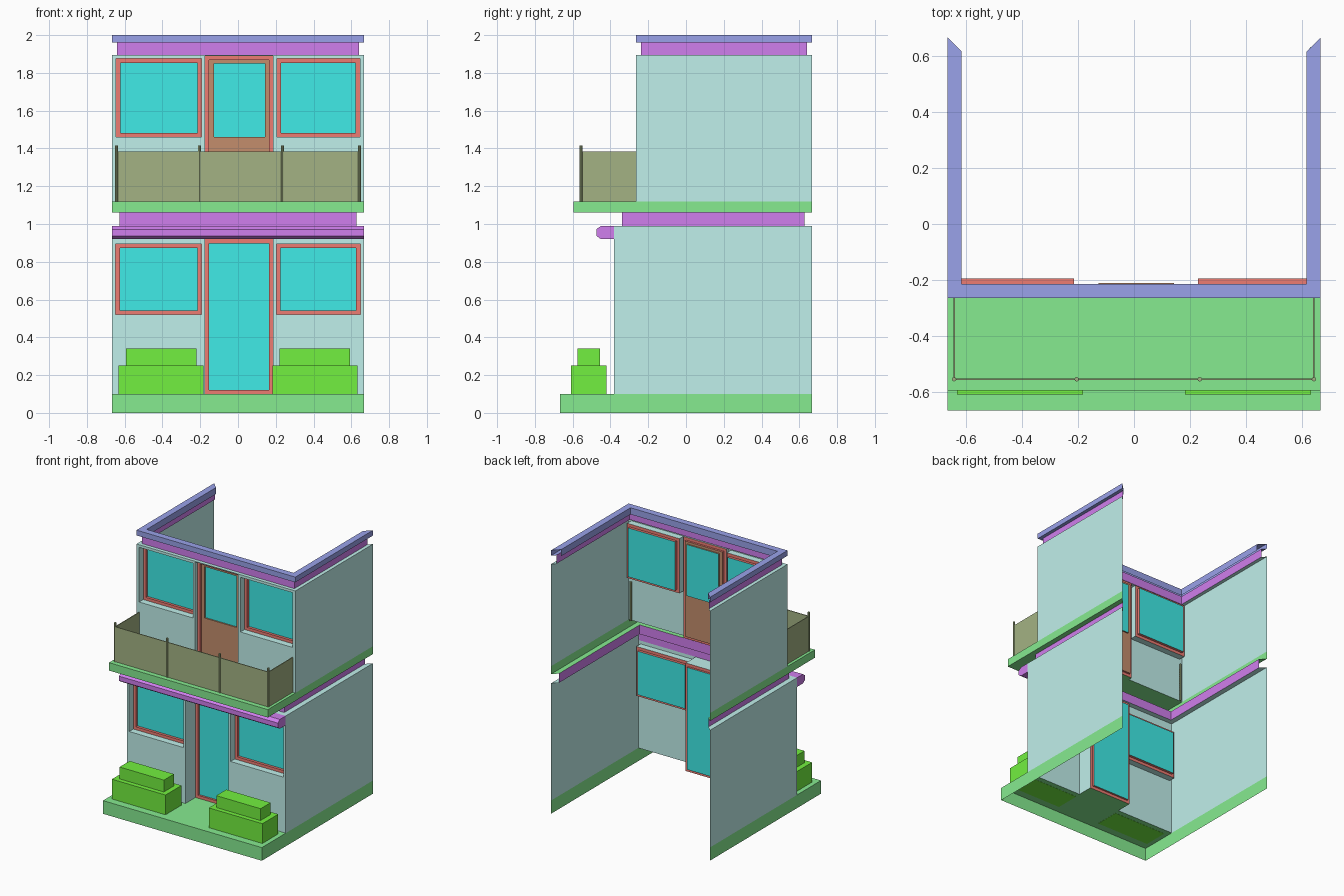
import bpy, bmesh

if "Cube" in bpy.data.objects:
    bpy.data.objects.remove(bpy.data.objects["Cube"])

H, YB = 0.667, 0.667          # half width, open rear edge
Y1, Y2 = -0.38, -0.265        # lower and upper front walls


def mat(name, r, g, b):
    m = bpy.data.materials.new(name)
    m.diffuse_color = (r, g, b, 1)
    m.use_nodes = True
    m.node_tree.nodes["Principled BSDF"].inputs["Base Color"].default_value = m.diffuse_color
    return m


WALL = mat("wall", 0.53, 0.87, 0.83)
GLASS = mat("glass", 0.05, 0.83, 0.80)
RED = mat("frame_red", 0.85, 0.20, 0.17)
PURPLE = mat("trim_purple", 0.63, 0.21, 0.85)
GREEN = mat("slab_green", 0.24, 0.83, 0.28)
BUSH = mat("planter_green", 0.17, 0.87, 0.05)
BROWN = mat("door_brown", 0.55, 0.27, 0.15)
OLIVE = mat("railing_olive", 0.37, 0.45, 0.23)
BLUE = mat("roof_blue", 0.32, 0.36, 0.82)


def sheet(name, polys, m):
    bm = bmesh.new()
    for p in polys:
        bm.faces.new([bm.verts.new(v) for v in p])
    bmesh.ops.remove_doubles(bm, verts=bm.verts, dist=1e-5)
    me = bpy.data.meshes.new(name)
    bm.to_mesh(me)
    bm.free()
    me.materials.append(m)
    ob = bpy.data.objects.new(name, me)
    bpy.context.collection.objects.link(ob)
    return ob


def loft(rings, closed, skip=()):
    polys = []
    for a, b in zip(rings, rings[1:]):
        n = len(a)
        for i in range(n if closed else n - 1):
            if i not in skip:
                j = (i + 1) % n
                polys.append((a[i], a[j], b[j], b[i]))
    return polys


def u_ring(yf, d, z):
    """U-shaped outline, open at the rear, inset by d."""
    return [(-H + d, YB - d, z), (-H + d, yf + d, z), (H - d, yf + d, z), (H - d, YB - d, z)]


def rect(r, y, inset=0):
    x0, x1, z0, z1 = r
    x0, x1, z0, z1 = x0 + inset, x1 - inset, z0 + inset, z1 - inset
    return [(x0, y, z0), (x1, y, z0), (x1, y, z1), (x0, y, z1)]


def plate(x0, x1, y0, y1, z):
    return [(x0, y0, z), (x1, y0, z), (x1, y1, z), (x0, y1, z)]


def box(name, x0, x1, y0, y1, z0, z1, m):
    a, b = plate(x0, x1, y0, y1, z0), plate(x0, x1, y0, y1, z1)
    return sheet(name, loft([a, b], True) + [b, a[::-1]], m)


def storey(name, yf, z0, z1, openings, d):
    """Side walls, front wall with openings, reveals and a top ledge."""
    xs = sorted({-H, H, *[v for o in openings for v in o[:2]]})
    zs = sorted({z0, z1, *[v for o in openings for v in o[2:]]})
    polys = loft([u_ring(yf, 0, z0), u_ring(yf, 0, z1)], False, (1,))
    polys += loft([u_ring(yf, 0, z1), u_ring(yf, d, z1)], False)
    for xa, xb in zip(xs, xs[1:]):
        for za, zb in zip(zs, zs[1:]):
            cx, cz = (xa + xb) / 2, (za + zb) / 2
            if not any(o[0] < cx < o[1] and o[2] < cz < o[3] for o in openings):
                polys.append(rect((xa, xb, za, zb), yf))
    return polys


def window(name, r, yf, recess, depth, t=0.022):
    """Red frame set in its reveal, with a pane behind."""
    ring, back = yf + recess, yf + recess + depth
    sheet(name + "_frame", loft([rect(r, ring), rect(r, ring, t), rect(r, back, t)], True), RED)
    return rect(r, back, t)


def reveal(r, yf, recess, door=False):
    return loft([rect(r, yf), rect(r, yf + recess)], True, (0,) if door else ())


# ground slab
door1 = (-0.175, 0.185, 0.10, 0.92)
sheet("ground_slab", loft([u_ring(-0.667, 0, 0), u_ring(-0.667, 0, 0.1)], False)
      + [plate(-H, H, -0.667, Y1, 0.1), plate(door1[0], door1[1], Y1, -0.26, 0.1)], GREEN)

# lower storey
low = [(-0.648, -0.192, 0.52, 0.895), (0.204, 0.648, 0.52, 0.895)]
polys = storey("lower", Y1, 0.1, 0.99, low + [door1], 0.04)
for r in low:
    polys += reveal(r, Y1, 0.05)
polys += reveal(door1, Y1, 0.12, True)
sheet("lower_walls", polys, WALL)
for s, r in zip(("left", "right"), low):
    sheet(f"lower_{s}_pane", [window(f"lower_{s}_window", r, Y1, 0.05, 0.02)], GLASS)
sheet("lower_door_pane", [window("lower_door", door1, Y1, 0.12, 0.015)], GLASS)

# front moulding with chamfered profile
prof = [(Y1, 0.92), (-0.45, 0.92), (-0.475, 0.937), (-0.475, 0.972), (-0.45, 0.99), (Y1, 0.99)]
left = [(-H, y, z) for y, z in prof]
right = [(H, y, z) for y, z in prof]
sheet("front_moulding", loft([left, right], True) + [left[::-1], right], PURPLE).data.flip_normals()
sheet("middle_band", loft([u_ring(Y1, 0.04, 0.99), u_ring(Y1, 0.04, 1.06)], False), PURPLE)

# balcony slab
door2 = (-0.175, 0.185, 1.12, 1.89)
sheet("balcony_slab", loft([u_ring(Y1, 0.04, 1.06), u_ring(-0.595, 0, 1.06),
                            u_ring(-0.595, 0, 1.12)], False)
      + [plate(-H, H, -0.595, Y2, 1.12), plate(door2[0], door2[1], Y2, -0.235, 1.12)], GREEN)

# upper storey
up = [(-0.645, -0.192, 1.46, 1.875), (0.206, 0.645, 1.46, 1.875)]
polys = storey("upper", Y2, 1.12, 1.895, up + [door2], 0.027)
for r in up:
    polys += reveal(r, Y2, 0.05)
polys += reveal(door2, Y2, 0.03, True)
sheet("upper_walls", polys, WALL)
for s, r in zip(("left", "right"), up):
    sheet(f"upper_{s}_pane", [window(f"upper_{s}_window", r, Y2, 0.05, 0.02)], GLASS)

# balcony door: brown leaf around a recessed pane
leaf = window("balcony_door", door2, Y2, 0.03, 0.015)
yl = leaf[0][1]
hole = (-0.127, 0.143, 1.46, 1.85)
sheet("balcony_door_leaf", loft([leaf, rect(hole, yl), rect(hole, yl + 0.01)], True), BROWN)
sheet("balcony_door_pane", [rect(hole, yl + 0.01)], GLASS)

# roof band and cornice
sheet("roof_band", loft([u_ring(Y2, 0.027, 1.895), u_ring(Y2, 0.027, 1.96)], False), PURPLE)
sheet("roof_cornice", loft([u_ring(Y2, 0.027, 1.96), u_ring(Y2, 0, 1.96), u_ring(Y2, 0, 2.0),
                            u_ring(Y2, 0.05, 2.0), u_ring(Y2, 0.05, 1.95)], False), BLUE)

# balcony railing: thin panels and posts
R, YR, T = 0.643, -0.555, 0.003
box("railing_front_panel", -R, R, YR - T, YR + T, 1.12, 1.385, OLIVE)
for s, x in (("left", -R), ("right", R)):
    box(f"railing_{s}_panel", x - T, x + T, YR, Y2, 1.12, 1.385, OLIVE)
posts = [(x, YR) for x in (-R, -0.205, 0.235, R)] + [(-R, -0.255), (R, -0.255)]
for i, (x, y) in enumerate(posts):
    bpy.ops.mesh.primitive_cylinder_add(vertices=8, radius=0.008, depth=0.295,
                                        location=(x, y, 1.2675))
    bpy.context.object.name = f"railing_post_{i + 1}"
    bpy.context.object.data.materials.append(OLIVE)

# planters
for s, k in (("left", -1), ("right", 1)):
    a, b = sorted((k * 0.182, k * 0.632))
    box(f"{s}_planter_base", a, b, -0.61, -0.42, 0.099, 0.25, BUSH)
    a, b = sorted((k * 0.22, k * 0.592))
    box(f"{s}_planter_top", a, b, -0.575, -0.455, 0.25, 0.34, BUSH)
